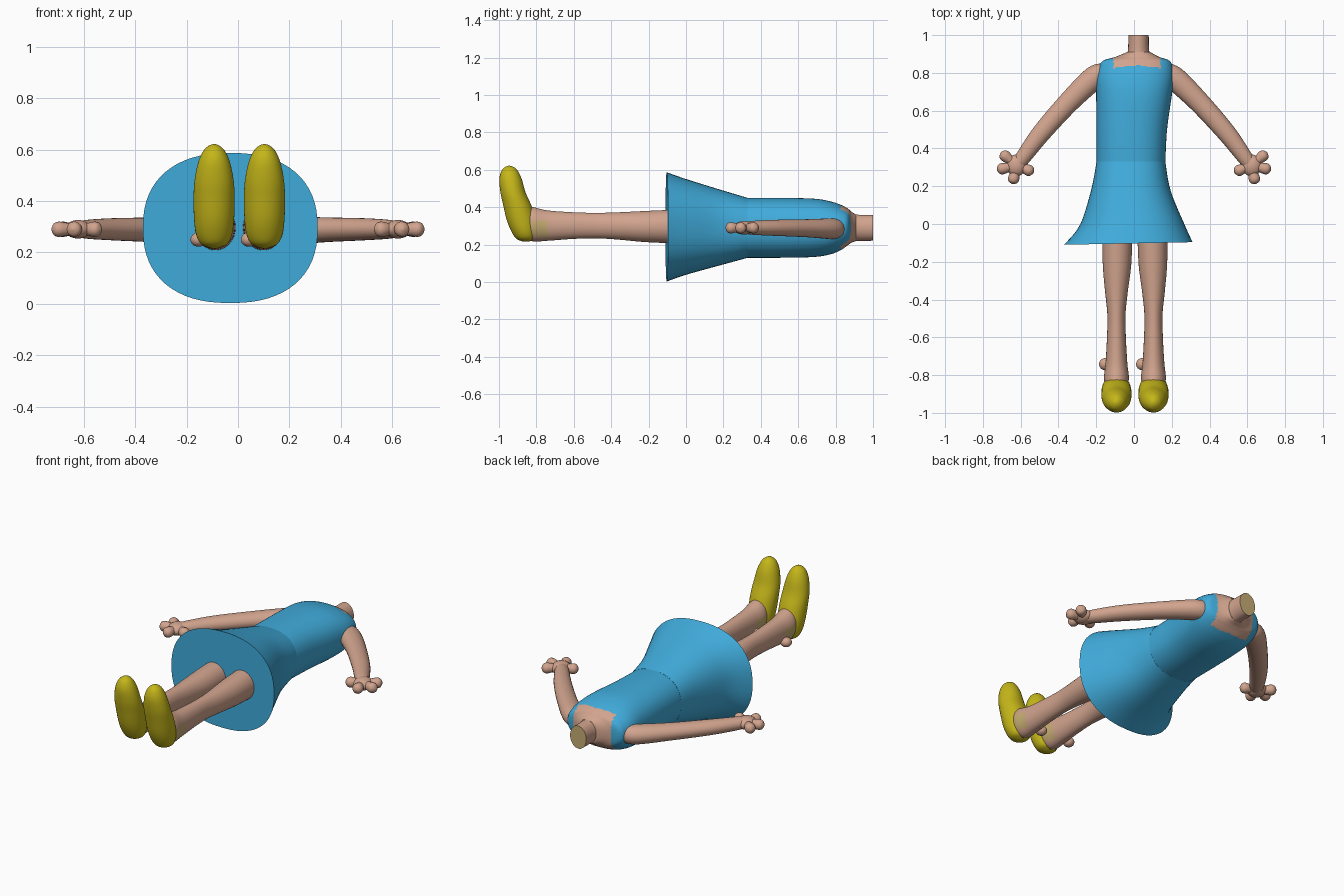
import bpy, bmesh, math
from mathutils import Vector

if "Cube" in bpy.data.objects:
    bpy.data.objects.remove(bpy.data.objects["Cube"])

X, Y, Z = Vector((1, 0, 0)), Vector((0, 1, 0)), Vector((0, 0, 1))


def material(name, rgb):
    m = bpy.data.materials.new(name)
    m.use_nodes = True
    m.diffuse_color = (*rgb, 1)
    m.node_tree.nodes["Principled BSDF"].inputs["Base Color"].default_value = (*rgb, 1)
    m.node_tree.nodes["Principled BSDF"].inputs["Roughness"].default_value = 0.7
    return m


skin = material("skin", (0.64, 0.37, 0.27))
blue = material("dress blue", (0.052, 0.41, 0.71))
yellow = material("shoe yellow", (0.56, 0.47, 0.01))
tan = material("pale tan yellow", (0.56, 0.41, 0.17))


def spline(rows, sub):
    """Catmull-Rom interpolation of equal-length rows."""
    out = []
    for i in range(len(rows) - 1):
        a, b, c, d = (rows[min(max(i + k, 0), len(rows) - 1)] for k in (-1, 0, 1, 2))
        for s in range(sub):
            t = s / sub
            out.append([q + t / 2 * (r - p + t * (2 * p - 5 * q + 4 * r - e
                        + t * (3 * (q - r) + e - p)))
                        for p, q, r, e in zip(a, b, c, d)])
    return out + [list(rows[-1])]


def loft(name, rows, mats, v=Z, u=X, power=2.0, sides=40, sub=5, rule=None):
    """Skin rings given as (x, y, z, radius along u, radius along v); u=None follows the path."""
    rings = spline(rows, sub)
    bm = bmesh.new()
    loops = []
    for i, (x, y, z, ru, rv) in enumerate(rings):
        axis = u
        if axis is None:
            ahead, behind = rings[min(i + 1, len(rings) - 1)], rings[max(i - 1, 0)]
            axis = (Vector(ahead[:3]) - Vector(behind[:3])).cross(v).normalized()
        loop = []
        for k in range(sides):
            a = math.tau * k / sides
            c, s = math.cos(a), math.sin(a)
            pc = math.copysign(abs(c) ** (2 / power), c)
            ps = math.copysign(abs(s) ** (2 / power), s)
            loop.append(bm.verts.new(Vector((x, y, z)) + axis * ru * pc + v * rv * ps))
        loops.append(loop)
    for a, b in zip(loops, loops[1:]):
        for k in range(sides):
            n = (k + 1) % sides
            bm.faces.new((a[k], a[n], b[n], b[k]))
    bm.faces.new(loops[0])
    bm.faces.new(loops[-1])
    bmesh.ops.recalc_face_normals(bm, faces=bm.faces)
    if rule:
        for f in bm.faces:
            f.material_index = rule(f.calc_center_median(), f.normal)
    return finish(name, bm, mats)


def ball(name, centre, size, mat):
    bm = bmesh.new()
    bmesh.ops.create_uvsphere(bm, u_segments=24, v_segments=14, radius=1)
    for p in bm.verts:
        p.co = Vector(centre) + Vector(a * b for a, b in zip(p.co, size))
    return finish(name, bm, [mat])


def finish(name, bm, mats):
    mesh = bpy.data.meshes.new(name)
    bm.to_mesh(mesh)
    bm.free()
    for m in mats:
        mesh.materials.append(m)
    obj = bpy.data.objects.new(name, mesh)
    bpy.context.collection.objects.link(obj)
    bpy.ops.object.select_all(action="DESELECT")
    obj.select_set(True)
    bpy.context.view_layer.objects.active = obj
    bpy.ops.object.shade_smooth_by_angle(angle=math.radians(40))
    return obj


# Flared skirt with a closed hem; the hem leans slightly
skirt = loft("skirt", [
    (-0.03, -0.103, 0.295, 0.34, 0.292),
    (-0.01, 0.0, 0.295, 0.275, 0.256),
    (-0.017, 0.18, 0.292, 0.21, 0.203),
    (-0.016, 0.33, 0.29, 0.182, 0.16)], [blue], power=2.35, sides=64)
for p in skirt.data.vertices:
    if p.co.y < 0.1:
        p.co.y += 0.02 * (p.co.x + 0.03) * (0.1 - p.co.y) / 0.2


# Bodice and upper chest: skin shows between the shoulder straps
def neckline(c, n):
    side = abs(c.x - 0.015)
    scoop = 0.825 + 0.015 * (1 - side / 0.13)
    return 1 if (c.y > scoop and side < 0.125) else 0


loft("bodice", [
    (-0.016, 0.33, 0.29, 0.182, 0.16),
    (-0.012, 0.5, 0.29, 0.187, 0.16),
    (0.0, 0.68, 0.29, 0.2, 0.156),
    (0.005, 0.77, 0.29, 0.205, 0.142),
    (0.01, 0.83, 0.292, 0.195, 0.12),
    (0.012, 0.865, 0.295, 0.175, 0.098),
    (0.018, 0.885, 0.293, 0.115, 0.083),
    (0.024, 0.91, 0.29, 0.062, 0.07)],
    [blue, skin], power=2.3, sides=72, sub=8, rule=neckline)

# Open-ended neck with a flat cut
loft("neck", [
    (0.024, 0.87, 0.29, 0.068, 0.076),
    (0.024, 0.92, 0.29, 0.056, 0.07),
    (0.024, 1.0, 0.29, 0.054, 0.069)],
    [skin, tan], rule=lambda c, n: 1 if n.y > 0.9 else 0)

for side, label in ((1, "left"), (-1, "right")):
    # Arm, bent gently down to the hand
    loft(label + "_arm", [
        (side * 0.15, 0.805, 0.285, 0.045, 0.05),
        (side * 0.21, 0.775, 0.285, 0.062, 0.055),
        (side * 0.345, 0.645, 0.288, 0.056, 0.048),
        (side * 0.49, 0.482, 0.29, 0.05, 0.043),
        (side * 0.585, 0.355, 0.29, 0.041, 0.037),
        (side * 0.62, 0.31, 0.29, 0.035, 0.03)], [skin], u=None, sides=28)

    # Hand with four stubby digits
    ball(label + "_palm", (side * 0.623, 0.31, 0.29), (0.052, 0.058, 0.036), skin)
    for i, (tx, ty) in enumerate(((0.685, 0.362), (0.7, 0.292), (0.638, 0.237), (0.555, 0.283))):
        base, tip = Vector((side * 0.62, 0.31, 0.29)), Vector((side * tx, ty, 0.29))
        way = (tip - base).normalized()
        rows = [(*(base + (tip - base) * t), r, r) for t, r in
                ((0.0, 0.023), (0.5, 0.024), (0.95, 0.03))]
        rows += [(*(tip + way * d), r, r) for d, r in ((0.016, 0.023), (0.026, 0.004))]
        loft(label + "_finger_" + str(i + 1), rows, [skin], u=None, sides=18, sub=4)

    # Leg, with the low heel band in the paler tone
    cx = 0.005 + side * 0.098
    loft(label + "_leg", [
        (cx - side * 0.005, -0.06, 0.297, 0.08, 0.09),
        (cx - side * 0.003, -0.22, 0.297, 0.075, 0.083),
        (cx, -0.36, 0.3, 0.06, 0.073),
        (cx, -0.48, 0.302, 0.048, 0.068),
        (cx, -0.6, 0.302, 0.05, 0.071),
        (cx, -0.74, 0.302, 0.058, 0.081),
        (cx, -0.82, 0.31, 0.066, 0.092),
        (cx, -0.87, 0.33, 0.05, 0.08)], [skin, tan],
        rule=lambda c, n: 1 if c.y < -0.73 and 0.24 < c.z < 0.33 else 0)

    # Small ankle bump, on the same side of both legs
    ball(label + "_ankle_bump", (cx - 0.06, -0.742, 0.25), (0.032, 0.032, 0.028), skin)

    # Shoe rising from heel to rounded toe
    loft(label + "_shoe", [
        (cx, -0.855, 0.216, 0.012, 0.015),
        (cx, -0.857, 0.232, 0.05, 0.05),
        (cx, -0.865, 0.27, 0.07, 0.068),
        (cx, -0.88, 0.33, 0.078, 0.078),
        (cx, -0.902, 0.41, 0.08, 0.075),
        (cx, -0.925, 0.48, 0.076, 0.067),
        (cx, -0.938, 0.55, 0.062, 0.06),
        (cx, -0.943, 0.595, 0.042, 0.043),
        (cx, -0.944, 0.615, 0.021, 0.023),
        (cx, -0.945, 0.622, 0.003, 0.004)], [yellow], v=Y)
